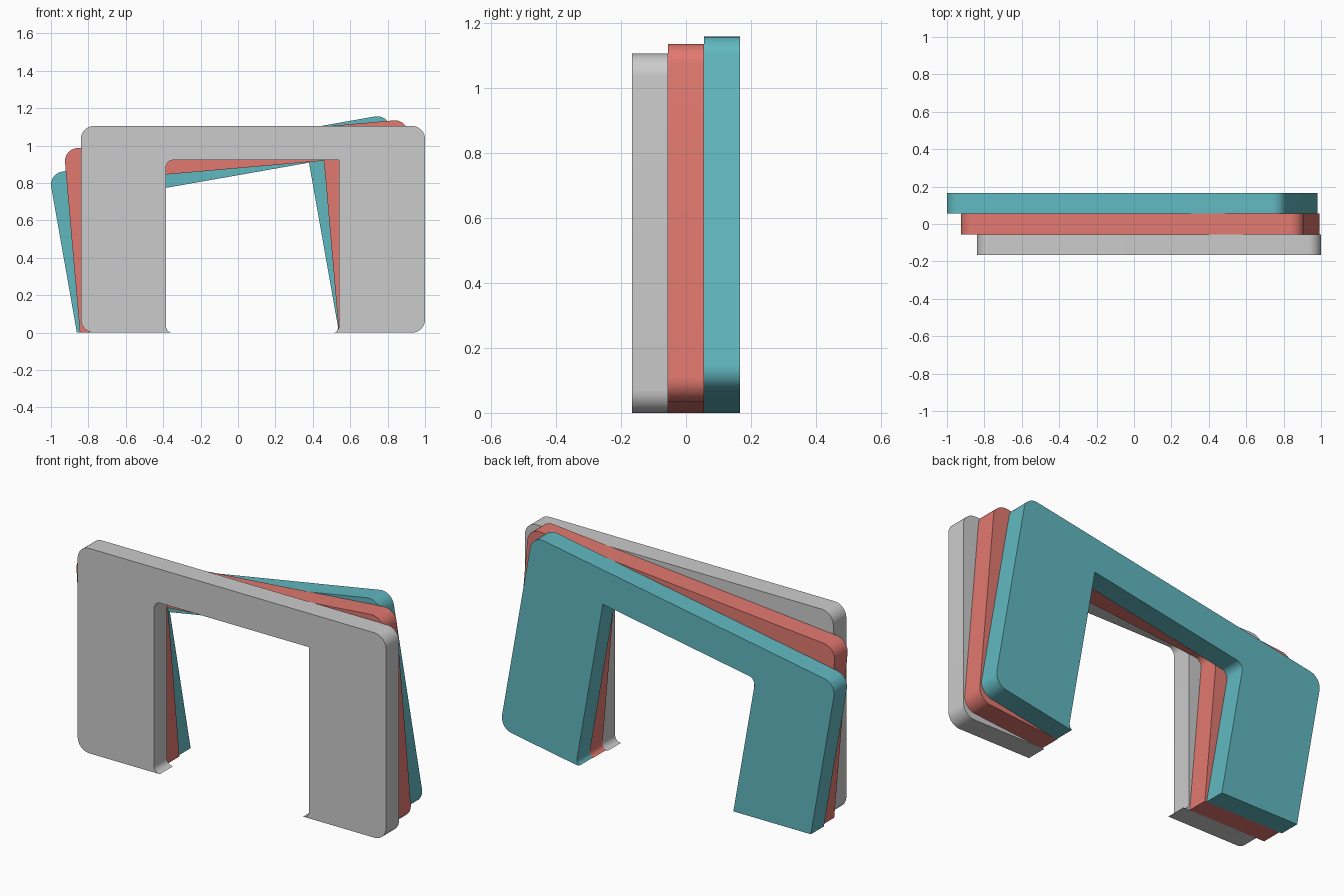
import bpy, bmesh
from math import radians, cos, sin
from mathutils import Vector, Matrix

if "Cube" in bpy.data.objects:
    bpy.data.objects.remove(bpy.data.objects["Cube"])

DEPTH = 0.111                      # thickness of each layer
PIVOT = Vector((0.54, 0, 0))       # layers fan out around this foot corner


def arc(cx, cz, r, start, end, n=10):
    """Points on an arc in the front plane, angles in degrees."""
    return [(cx + r * cos(radians(start + (end - start) * i / n)),
             cz + r * sin(radians(start + (end - start) * i / n)))
            for i in range(n + 1)]


def arch_outline():
    L, R, H = -0.84, 1.0, 1.105            # outer edges
    il, ir, ih = -0.385, 0.54, 0.923       # opening edges
    r, s, f = 0.07, 0.04, 0.035            # outer, inner, foot flare radii
    pts = arc(R - r, r, r, -90, 0)
    pts += arc(R - r, H - r, r, 0, 90)
    pts += arc(L + r, H - r, r, 90, 180)
    pts += arc(L + r, r, r, 180, 270)
    pts += arc(il + f, f, f, 270, 180)     # left foot flare
    pts += arc(il + s, ih - s, s, 180, 90)
    pts += [(ir, ih)]
    pts += arc(ir - f, f, f, 0, -90)       # right foot flare
    return pts


def arch_layer(name, y, degrees, color=None):
    bm = bmesh.new()
    face = bm.faces.new([bm.verts.new((x, y - DEPTH / 2, z)) for x, z in arch_outline()])
    # tilt, then cut off whatever drops below the ground
    bmesh.ops.rotate(bm, verts=bm.verts[:], cent=PIVOT,
                     matrix=Matrix.Rotation(radians(-degrees), 3, 'Y'))
    if degrees:
        bmesh.ops.bisect_plane(bm, geom=bm.verts[:] + bm.edges[:] + bm.faces[:],
                               plane_co=(0, 0, 0), plane_no=(0, 0, 1), clear_inner=True)
    # thicken into a slab
    out = bmesh.ops.extrude_face_region(bm, geom=bm.faces[:], use_keep_orig=True)
    bmesh.ops.translate(bm, vec=(0, DEPTH, 0),
                        verts=[v for v in out["geom"] if isinstance(v, bmesh.types.BMVert)])
    bmesh.ops.recalc_face_normals(bm, faces=bm.faces[:])
    mesh = bpy.data.meshes.new(name)
    bm.to_mesh(mesh)
    bm.free()
    obj = bpy.data.objects.new(name, mesh)
    bpy.context.collection.objects.link(obj)
    if color:
        mat = bpy.data.materials.new(name + "_paint")
        mat.diffuse_color = (*color, 1)
        mat.use_nodes = True
        mat.node_tree.nodes["Principled BSDF"].inputs["Base Color"].default_value = mat.diffuse_color
        mesh.materials.append(mat)
    bpy.ops.object.select_all(action='DESELECT')
    obj.select_set(True)
    bpy.context.view_layer.objects.active = obj
    bpy.ops.object.shade_smooth_by_angle(angle=radians(30))
    return obj


# three stacked arches, each tilted a further five degrees
arch_layer("front_arch", -DEPTH, 0)
arch_layer("middle_arch", 0, 5, (0.75, 0.19, 0.16))
arch_layer("back_arch", DEPTH, 10, (0.12, 0.48, 0.53))
